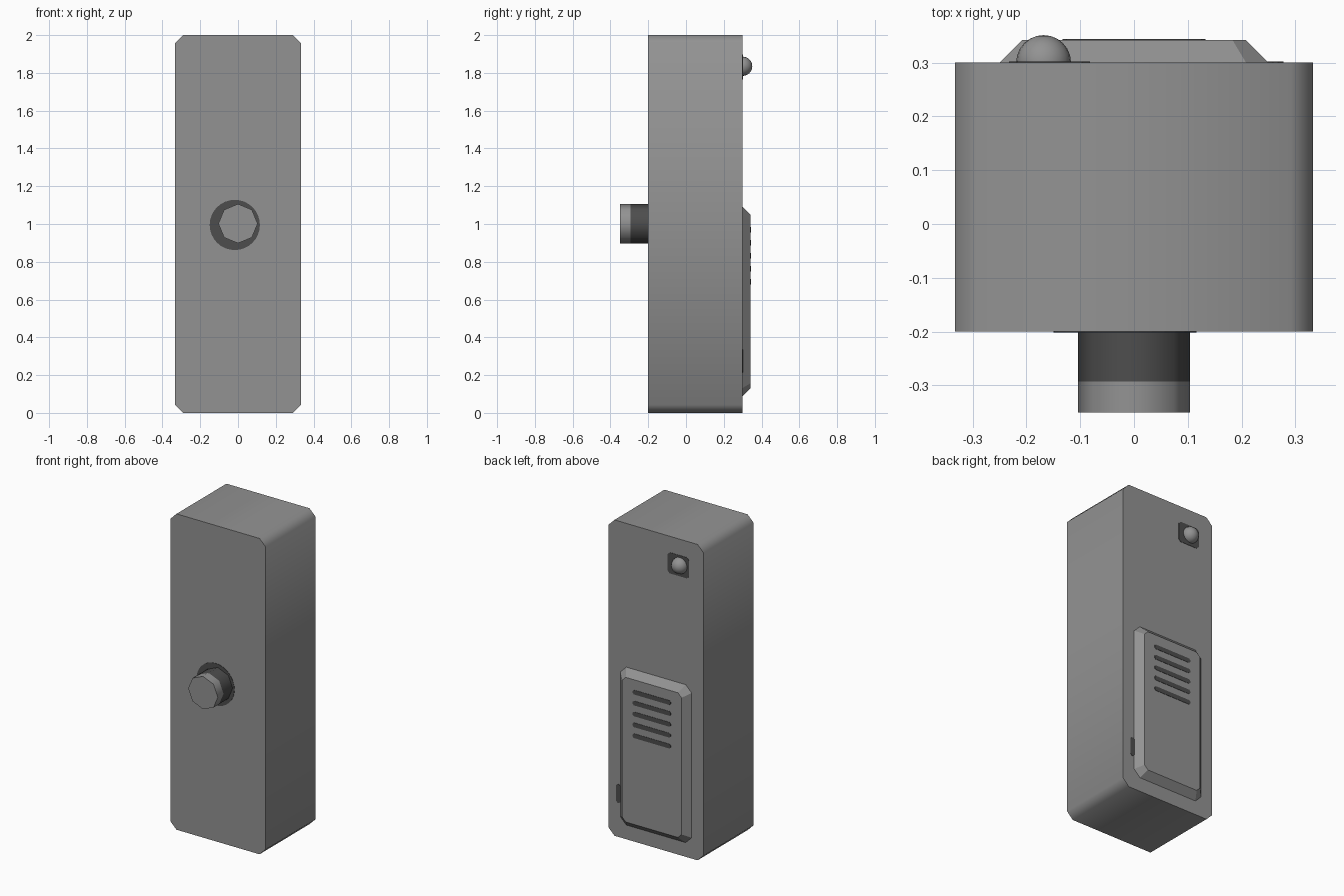
import bpy, bmesh, math

if "Cube" in bpy.data.objects:
    bpy.data.objects.remove(bpy.data.objects["Cube"])


def material(name, v):
    m = bpy.data.materials.new(name)
    m.diffuse_color = (v, v, v, 1)
    m.use_nodes = True
    m.node_tree.nodes["Principled BSDF"].inputs["Base Color"].default_value = m.diffuse_color
    return m


GREY = material("mid_grey", 0.29)
DARK = material("dark_grey", 0.075)


def chamfered(cx, cz, w, h, c):
    """Rectangle outline in x/z with cut corners (w and h are half sizes)."""
    pts = [(w, h - c), (w - c, h), (c - w, h), (-w, h - c),
           (-w, c - h), (c - w, -h), (w - c, -h), (w, c - h)]
    return [(cx + x, cz + z) for x, z in pts]


def circle(cx, cz, r, n):
    return [(cx + r * math.cos(i * math.tau / n),
             cz + r * math.sin(i * math.tau / n)) for i in range(n)]


def loft(name, rings, mats, smooth=None, rule=None):
    """Closed solid through outlines placed at increasing y."""
    bm = bmesh.new()
    loops = [[bm.verts.new((x, y, z)) for x, z in pts] for y, pts in rings]
    n = len(loops[0])
    for a, b in zip(loops, loops[1:]):
        for i in range(n):
            j = (i + 1) % n
            bm.faces.new((a[i], a[j], b[j], b[i]))
    bm.faces.new(loops[0])
    bm.faces.new(loops[-1])
    bmesh.ops.recalc_face_normals(bm, faces=bm.faces)
    if rule:
        for f in bm.faces:
            f.material_index = rule(f.calc_center_median())
    me = bpy.data.meshes.new(name)
    bm.to_mesh(me)
    bm.free()
    for m in mats:
        me.materials.append(m)
    ob = bpy.data.objects.new(name, me)
    bpy.context.collection.objects.link(ob)
    if smooth:
        bpy.ops.object.select_all(action='DESELECT')
        ob.select_set(True)
        bpy.context.view_layer.objects.active = ob
        bpy.ops.object.shade_smooth_by_angle(angle=math.radians(smooth))
    return ob


# Main housing with cut corners, smooth around its sides
outline = chamfered(0, 1, 0.333, 1.0, 0.042)
loft("housing", [(-0.2, outline), (0.3, outline)], [GREY], smooth=60)

# Front knob: light cap, dark shaft, dark ring painted around it
octagon = circle(0, 1.002, 0.104, 8)
loft("front_knob", [(-0.35, octagon), (-0.293, octagon), (-0.2, octagon)],
     [GREY, DARK], smooth=60, rule=lambda c: int(c.y > -0.28))
ring = circle(-0.017, 0.995, 0.133, 32)
loft("knob_ring", [(-0.202, ring), (-0.199, ring)], [DARK])

# Raised back panel with sloped border
loft("back_panel", [(0.3, chamfered(0, 0.59, 0.25, 0.5, 0.042)),
                    (0.342, chamfered(0, 0.59, 0.208, 0.458, 0.025))], [GREY])

# Vent slots on the panel
for i in range(5):
    slot = chamfered(0, 0.97 - i * 0.069, 0.133, 0.014, 0.008)
    loft(f"vent_slot_{i + 1}", [(0.341, slot), (0.344, slot)], [DARK])

# Dark patches on the back: behind the lamp and beside the panel
for name, pts in (("lamp_patch", chamfered(-0.157, 1.832, 0.075, 0.066, 0.015)),
                  ("side_patch", chamfered(0.263, 0.275, 0.015, 0.06, 0.01))):
    loft(name, [(0.299, pts), (0.302, pts)], [DARK])

# Round lamp half sunk in the back
bpy.ops.mesh.primitive_uv_sphere_add(segments=20, ring_count=12, radius=0.051,
                                     location=(-0.168, 0.3, 1.835),
                                     rotation=(math.pi / 2, 0, 0))
lamp = bpy.context.object
lamp.name = "lamp"
lamp.data.materials.append(GREY)
bpy.ops.object.shade_smooth()
